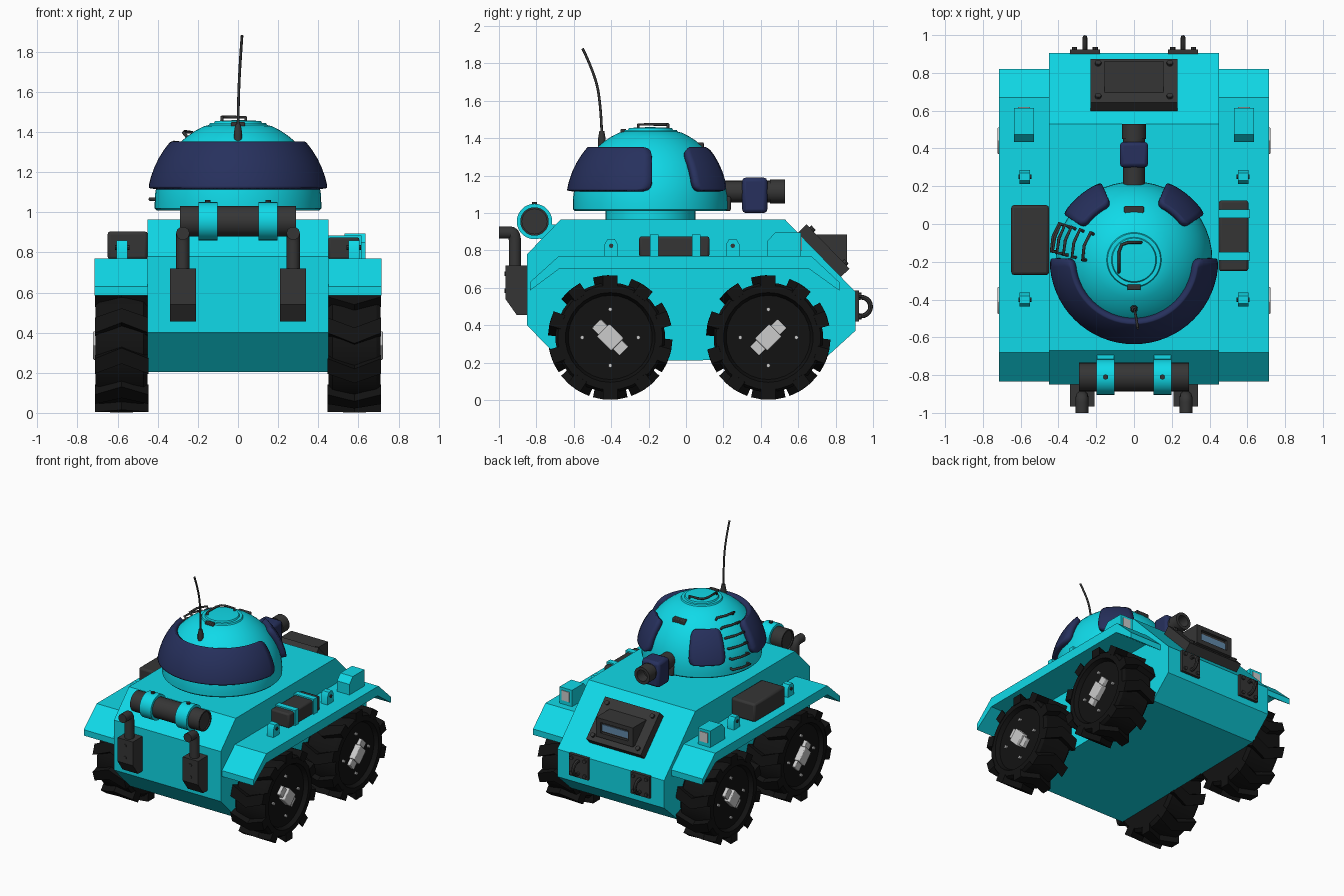
import bpy, bmesh
from math import pi, sin, cos, radians
from mathutils import Matrix, Vector

if "Cube" in bpy.data.objects:
    bpy.data.objects.remove(bpy.data.objects["Cube"])


def material(name, r, g, b):
    m = bpy.data.materials.new(name)
    m.diffuse_color = (r, g, b, 1)
    m.use_nodes = True
    m.node_tree.nodes["Principled BSDF"].inputs["Base Color"].default_value = m.diffuse_color
    return m


TEAL = material("teal", 0.005, 0.70, 0.81)
NAVY = material("navy", 0.02, 0.03, 0.11)
DARK = material("dark_grey", 0.036, 0.036, 0.036)
BLACK = material("rubber", 0.006, 0.006, 0.006)
GLASS = material("glass", 0.12, 0.25, 0.4)
ALONG_X = Matrix.Rotation(pi / 2, 4, 'Y')
ALONG_Y = Matrix.Rotation(-pi / 2, 4, 'X')


def finish(name, bm, mat, matrix=None, bevel=0):
    if matrix:
        bm.transform(matrix)
    bmesh.ops.remove_doubles(bm, verts=bm.verts, dist=1e-5)
    bmesh.ops.recalc_face_normals(bm, faces=bm.faces)
    me = bpy.data.meshes.new(name)
    bm.to_mesh(me)
    bm.free()
    if mat:
        me.materials.append(mat)
    ob = bpy.data.objects.new(name, me)
    bpy.context.collection.objects.link(ob)
    if bevel:
        mod = ob.modifiers.new("bevel", 'BEVEL')
        mod.width, mod.segments = bevel, 2
    return ob


def box(name, mat, x, y, z, bevel=0, matrix=None):
    bm = bmesh.new()
    bmesh.ops.create_cube(bm, size=1)
    size = Matrix.Diagonal((x[1] - x[0], y[1] - y[0], z[1] - z[0], 1))
    bm.transform(Matrix.Translation((sum(x) / 2, sum(y) / 2, sum(z) / 2)) @ size)
    return finish(name, bm, mat, matrix, bevel)


def prism(name, mat, x0, x1, profile):
    """Side profile of (y, z) points pushed from x0 to x1."""
    bm = bmesh.new()
    a, b = [[bm.verts.new((x, y, z)) for y, z in profile] for x in (x0, x1)]
    bm.faces.new(a)
    bm.faces.new(b)
    for i in range(len(a)):
        j = i - 1
        bm.faces.new((a[j], a[i], b[i], b[j]))
    return finish(name, bm, mat)


def lathe(name, mat, profile, n=24, loc=(0, 0, 0), rot=Matrix()):
    """Spin (radius, height) points around z, then turn and place."""
    bm = bmesh.new()
    rings = [[bm.verts.new((r * cos(2 * pi * i / n), r * sin(2 * pi * i / n), h))
              for i in range(n)] for r, h in profile]
    for a, b in zip(rings, rings[1:]):
        for i in range(n):
            bm.faces.new((a[i - 1], a[i], b[i], b[i - 1]))
    return finish(name, bm, mat, Matrix.Translation(loc) @ rot)


def cyl(name, mat, r, h0, h1, loc, rot=Matrix(), n=24):
    return lathe(name, mat, [(0, h0), (r, h0), (r, h1), (0, h1)], n, loc, rot)


def tube(name, mat, pts, r, smooth=True):
    cu = bpy.data.curves.new(name, 'CURVE')
    cu.dimensions, cu.bevel_depth, cu.bevel_resolution, cu.use_fill_caps = '3D', r, 3, True
    cu.resolution_u = 6
    sp = cu.splines.new('NURBS' if smooth else 'POLY')
    sp.points.add(len(pts) - 1)
    for p, q in zip(sp.points, pts):
        p.co = (*q, 1)
    if smooth:
        sp.order_u, sp.use_endpoint_u = 3, True
    cu.materials.append(mat)
    ob = bpy.data.objects.new(name, cu)
    bpy.context.collection.objects.link(ob)
    return ob


# Hull
prism("hull", TEAL, -0.45, 0.45, [(-0.67, 0.965), (-0.85, 0.78), (-0.85, 0.40), (-0.66, 0.205),
      (0.74, 0.22), (0.905, 0.37), (0.905, 0.58), (0.53, 0.965)])

# Fenders, brackets, lamps, exhausts and tow rings on both sides
for s, side in ((1, "right"), (-1, "left")):
    def sx(a, b):
        return tuple(sorted((s * a, s * b)))
    prism("fender_" + side, TEAL, *sx(0.44, 0.715),
          [(-0.835, 0.585), (-0.835, 0.63), (-0.68, 0.77), (0.67, 0.77), (0.82, 0.63),
           (0.82, 0.585), (0.66, 0.70), (-0.68, 0.70)])
    for y in (-0.40, 0.25):
        prism("bracket_" + side, TEAL, *sx(0.55, 0.605), [(y - 0.037, 0.765), (y + 0.037, 0.765),
              (y + 0.037, 0.83), (y + 0.02, 0.86), (y - 0.02, 0.86), (y - 0.037, 0.83)])
        cyl("bracket_pin_" + side, DARK, 0.012, -0.035, 0.035, (s * 0.577, y, 0.825), ALONG_X, 8)
    prism("headlight_" + side, TEAL, *sx(0.53, 0.635), [(0.435, 0.765), (0.615, 0.765),
          (0.615, 0.895), (0.475, 0.895), (0.435, 0.85)])
    box("headlight_lens_" + side, None, sx(0.55, 0.615), (0.60, 0.62), (0.80, 0.875))
    # Exhaust
    x = s * 0.275
    prism("exhaust_box_" + side, DARK, x - 0.065, x + 0.065, [(-0.845, 0.455), (-0.905, 0.455),
          (-0.965, 0.54), (-0.965, 0.72), (-0.845, 0.72)])
    tube("exhaust_pipe_" + side, DARK, [(x, -0.915, 0.70), (x, -0.915, 0.80), (x, -0.915, 0.895),
         (x, -0.96, 0.895), (x, -1.0, 0.895)], 0.034)
    for z in (0.585, 0.675):
        cyl("exhaust_bolt_" + side, DARK, 0.012, -0.97, -0.95, (x, 0, z), ALONG_Y, 8)
    # Tow ring
    x = s * 0.26
    box("tow_plate_" + side, DARK, (x - 0.08, x + 0.08), (0.90, 0.925), (0.42, 0.585))
    for dx in (-0.055, 0.055):
        for z in (0.445, 0.56):
            cyl("tow_bolt_" + side, DARK, 0.014, 0.92, 0.937, (x + dx, 0, z), ALONG_Y, 8)
    ring = [(0.05 + 0.013 * cos(i * pi / 4), 0.013 * sin(i * pi / 4)) for i in range(9)]
    lathe("tow_ring_" + side, DARK, ring, 20, (x, 0.937, 0.50), ALONG_X)
    # Front roll clamps
    x = s * 0.15
    lathe("roll_clamp_" + side, TEAL, [(0.07, -0.048), (0.095, -0.048), (0.095, 0.048), (0.07, 0.048)],
          28, (x, -0.81, 0.955), ALONG_X)
    cyl("clamp_bolt_" + side, DARK, 0.014, 1.04, 1.06, (x, -0.81, 0), n=8)
    box("clamp_foot_" + side, TEAL, (x - 0.045, x + 0.045), (-0.78, -0.68), (0.86, 0.94))

# Front roll
lathe("front_roll", DARK, [(0, -0.28), (0.066, -0.28), (0.066, -0.29), (0.076, -0.29), (0.076, 0.29),
      (0.066, 0.29), (0.066, 0.28), (0, 0.28)], 28, (0, -0.81, 0.955), ALONG_X)

# Fender cargo
box("cargo_roll", DARK, (0.45, 0.605), (-0.25, 0.125), (0.765, 0.875), 0.012)
for y in (-0.17, 0.055):
    box("cargo_strap", TEAL, (0.445, 0.615), (y - 0.022, y + 0.022), (0.765, 0.885))
bm_box = box("stowage_box", DARK, (-0.65, -0.45), (-0.27, 0.10), (0.765, 0.905), 0.015)

# Wheels: recessed drum, chevron lugs, hub and bolts
for s in (1, -1):
    for cy, tilt in ((0.44, 45), (-0.405, -45)):
        place = Matrix.Translation((s * 0.58, cy, 0.335))
        turn = Matrix.Rotation(s * pi / 2, 4, 'Y')
        lathe("wheel", BLACK, [(0, -0.13), (0.27, -0.13), (0.293, -0.11), (0.293, 0.11), (0.28, 0.13),
              (0.24, 0.13), (0.225, 0.10), (0, 0.10)], 30, place.translation, turn)
        bm = bmesh.new()
        for k in range(10):
            rows = []
            for h, off in ((-0.134, 0), (0, 0.16), (0.134, 0)):
                c = k * pi / 5 + off
                rows.append([bm.verts.new((r * cos(c + d), r * sin(c + d), h)) for r, d in
                             ((0.27, -0.14), (0.333, -0.12), (0.333, 0.12), (0.27, 0.14))])
            for a, b in zip(rows, rows[1:]):
                for i in range(4):
                    bm.faces.new((a[i - 1], a[i], b[i], b[i - 1]))
            bm.faces.new(rows[0])
            bm.faces.new(rows[2])
        finish("wheel_lugs", bm, BLACK, place @ turn)
        spin = place @ Matrix.Rotation(radians(tilt), 4, 'X')
        hx = tuple(sorted((s * 0.09, s * 0.125)))
        box("hub_bar", None, hx, (-0.105, 0.105), (-0.035, 0.035), 0.004, spin)
        hx = tuple(sorted((s * 0.09, s * 0.143)))
        box("hub_block", None, hx, (-0.055, 0.055), (-0.048, 0.048), 0.006, spin)
        for k in range(4):
            cyl("wheel_bolt", None, 0.011, -0.015, 0.015, (s * 0.68, cy + 0.15 * cos(k * pi / 2),
                0.335 + 0.15 * sin(k * pi / 2)), ALONG_X, 8)

# Vision block on the sloping rear plate
slope = Matrix.Translation((0, 0.727, 0.79)) @ Matrix.Rotation(radians(-45.8), 4, 'X')
box("visor_plate", DARK, (-0.23, 0.23), (-0.165, 0.165), (-0.03, 0.045), 0, slope)
for x in (-0.19, 0.19):
    for y in (-0.125, 0.125):
        bolt = cyl("visor_bolt", DARK, 0.017, 0.03, 0.06, (x, y, 0), n=8)
        bolt.data.transform(slope)
prism("visor_hood", DARK, -0.155, 0.155, [(0.64, 0.885), (0.84, 0.885), (0.84, 0.74), (0.76, 0.74)])
for name, x, z in (("visor_lip", (-0.155, 0.155), (0.855, 0.885)), ("visor_sill", (-0.155, 0.155), (0.74, 0.775)),
                   ("visor_jamb", (-0.155, -0.115), (0.76, 0.87)), ("visor_jamb", (0.115, 0.155), (0.76, 0.87))):
    box(name, DARK, x, (0.83, 0.862), z)
box("visor_glass", GLASS, (-0.115, 0.115), (0.83, 0.845), (0.785, 0.835))

# Turret dome
C, R = Vector((0, -0.19, 1.05)), 0.415
arc = [(R * cos(radians(e)), R * sin(radians(e))) for e in range(0, 70, 6)]
lathe("turret_dome", TEAL, [(0, -0.1), (0.24, -0.1), (0.24, -0.04), (0.405, -0.04), (R, -0.03)] + arc
      + [(0.145, 0.385), (0.14, 0.395), (0.12, 0.395), (0.115, 0.405), (0, 0.41)], 48, C)


def on_dome(az, el, r):
    a, e = radians(az), radians(el)
    return C + Vector((r * cos(e) * cos(a), r * cos(e) * sin(a), r * sin(e)))


def armour(name, az, half, corner):
    """Curved plate with rounded corners that hugs the dome."""
    bm = bmesh.new()
    n = max(8, int(half / 3))
    ts = (0, 0.04, 0.1, 0.2, 0.4, 0.6, 0.8, 0.9, 0.96, 1)
    grid = []
    for t in ts:
        d = max(0, 1 - min(t, 1 - t) / 0.2)
        w = half - corner * (1 - (1 - d * d) ** 0.5)
        grid.append([bm.verts.new(on_dome(az + w * (2 * i / n - 1), 9 + 33 * t, 0.452)) for i in range(n + 1)])
    for a, b in zip(grid, grid[1:]):
        for i in range(n):
            bm.faces.new((a[i], a[i + 1], b[i + 1], b[i]))
    bmesh.ops.recalc_face_normals(bm, faces=bm.faces)
    ob = finish(name, bm, NAVY)
    outward = ob.data.polygons[0]
    mod = ob.modifiers.new("thickness", 'SOLIDIFY')
    mod.thickness = 0.045
    mod.offset = -1 if outward.normal.dot(outward.center - C) > 0 else 1


armour("front_armour", -90, 91, 7)
armour("rear_armour_right", 50, 17, 5)
armour("rear_armour_left", 130, 17, 5)

# Ladder rungs, periscope, hatch parts and antenna
for el in (52, 42, 32, 22, 12, 2):
    w = 10 / cos(radians(el))
    pts = [on_dome(164 + a * w, el, r) for a, r in ((-1, 0.41), (-1, 0.442), (0, 0.446), (1, 0.442), (1, 0.41))]
    tube("ladder_rung", DARK, pts, 0.0085, False)
box("periscope", DARK, (-0.052, 0.052), (0.04, 0.095), (1.32, 1.378), 0.006)
box("hatch_hinge", DARK, (-0.035, 0.035), (-0.35, -0.32), (1.42, 1.45), 0.005)
tube("hatch_handle", DARK, [(-0.08, -0.255, 1.445), (-0.08, -0.255, 1.474), (-0.08, -0.15, 1.474),
     (-0.065, -0.11, 1.474), (-0.03, -0.097, 1.474), (0.038, -0.097, 1.474), (0.038, -0.097, 1.445)], 0.008, False)
lathe("antenna_base", DARK, [(0, 1.34), (0.02, 1.34), (0.02, 1.40), (0.013, 1.44), (0, 1.44)], 12, (0, -0.45, 0))
tube("antenna", DARK, [(0, -0.45, 1.42), (0.002, -0.455, 1.57), (0.01, -0.485, 1.74), (0.02, -0.553, 1.88)], 0.007)

# Gun
lathe("gun_barrel", DARK, [(0, 0.12), (0.058, 0.12), (0.058, 0.45), (0.064, 0.45), (0.064, 0.53), (0.042, 0.53),
      (0.042, 0.45), (0, 0.45)], 24, (0, 0, 1.115), ALONG_Y)
box("gun_mount", DARK, (-0.055, 0.055), (0.05, 0.24), (1.01, 1.09), 0.01)
box("gun_sleeve", NAVY, (-0.075, 0.075), (0.30, 0.435), (1.0, 1.19), 0.02)

# Smooth round parts, keep hard edges
for ob in bpy.data.objects:
    ob.select_set(ob.type == 'MESH')
bpy.context.view_layer.objects.active = bpy.data.objects["turret_dome"]
bpy.ops.object.shade_smooth_by_angle(angle=radians(32))
